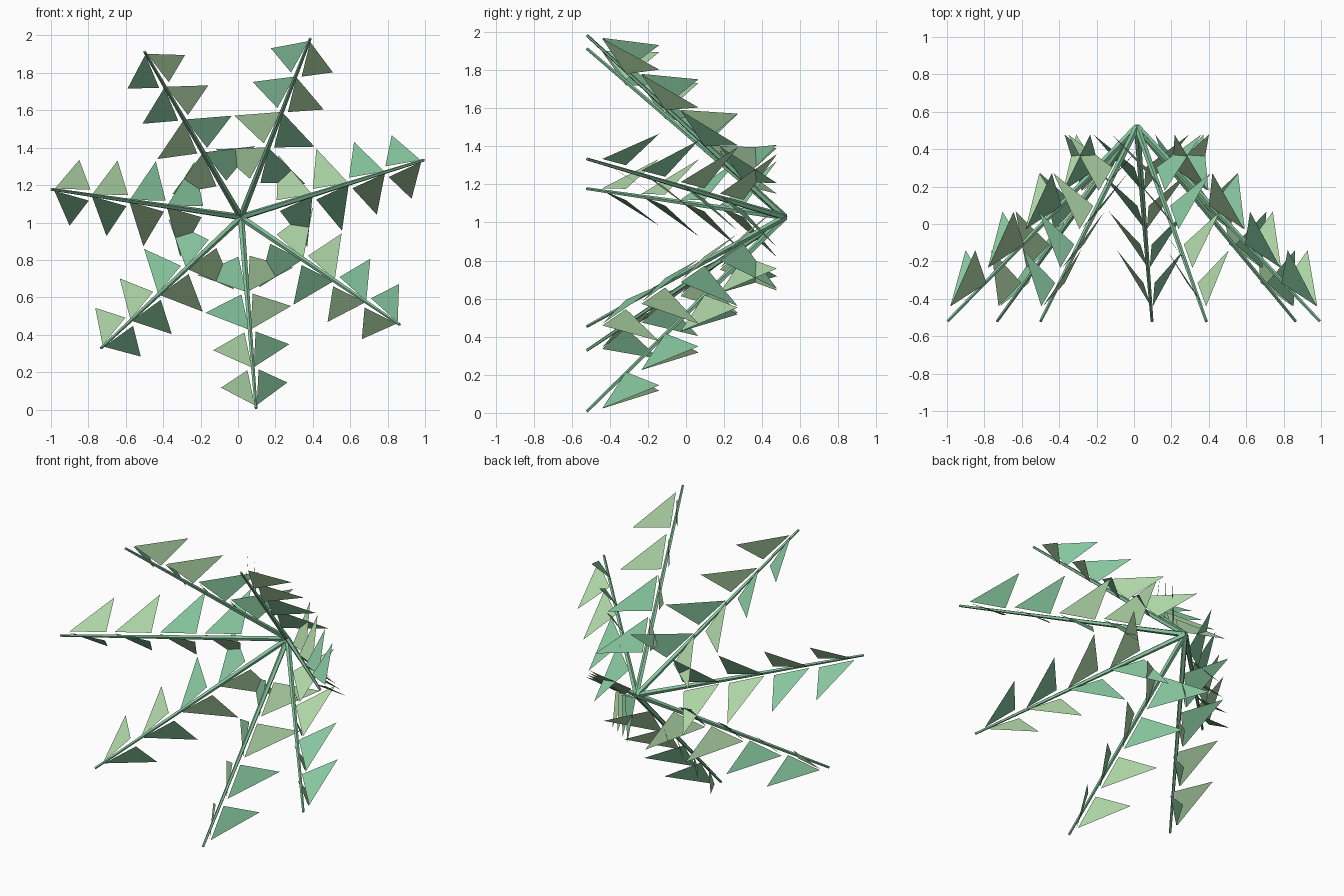
import bpy, math
from mathutils import Vector

if "Cube" in bpy.data.objects:
    bpy.data.objects.remove(bpy.data.objects["Cube"])

FRONDS = 7
CX, CZ = 0.016, 1.028          # hub centre seen from the front
Y_HUB, Y_TIP = 0.52, -0.52     # hub at the back, tips at the front
REACH = 1.024                  # radial length of each frond
PAIRS, STEP_R, STEP_Y = 4, 0.203, 0.206
WIDEN = 0.026                  # leaves get wider towards the hub
# Leaf triangle nearest the tip: (radial, sideways, y); last point is the outer tip
LEAF = [(1.008, 0.005, -0.44), (0.818, 0.03, -0.315), (0.9, 0.178, -0.14)]


def material(name, rgb):
    m = bpy.data.materials.new(name)
    m.diffuse_color = (*rgb, 1)
    m.use_nodes = True
    m.node_tree.nodes["Principled BSDF"].inputs["Base Color"].default_value = m.diffuse_color
    return m


teal = material("teal_green", (0.24, 0.56, 0.34))
sage = material("sage_green", (0.42, 0.66, 0.38))


def place(ang, rad, side, y):
    """Point from radial and sideways distances in the frond's own frame."""
    c, s = math.cos(ang), math.sin(ang)
    return Vector((CX + rad * c - side * s, y, CZ + rad * s + side * c))


def add_stem(name, ang):
    a, b = place(ang, 0, 0, Y_HUB), place(ang, REACH, 0, Y_TIP)
    bpy.ops.mesh.primitive_cone_add(vertices=5, radius1=0.018, radius2=0.008,
                                    depth=(b - a).length, location=(a + b) / 2)
    ob = bpy.context.object
    ob.name = name
    ob.rotation_euler = (b - a).to_track_quat('Z', 'Y').to_euler()
    ob.data.materials.append(teal)


def add_leaves(name, ang):
    verts, faces, mats = [], [], []
    for i in range(PAIRS):
        for side in (1, -1):
            n = len(verts)
            for j, (r, s, y) in enumerate(LEAF):
                s += WIDEN * i * (j == 2)
                verts.append(place(ang, r - i * STEP_R, side * s, y + i * STEP_Y))
            faces.append((n, n + 1, n + 2) if side > 0 else (n, n + 2, n + 1))
            # the two greens swap sides halfway along the frond
            mats.append(int((side < 0) == (i < 2)))
    me = bpy.data.meshes.new(name)
    me.from_pydata(verts, [], faces)
    me.materials.append(teal)
    me.materials.append(sage)
    for p, m in zip(me.polygons, mats):
        p.material_index = m
    bpy.context.collection.objects.link(bpy.data.objects.new(name, me))


# Seven fronds fanned out around the hub
for k in range(FRONDS):
    angle = math.radians(-85.5) + k * 2 * math.pi / FRONDS
    add_stem(f"frond_stem_{k + 1}", angle)
    add_leaves(f"frond_leaves_{k + 1}", angle)
